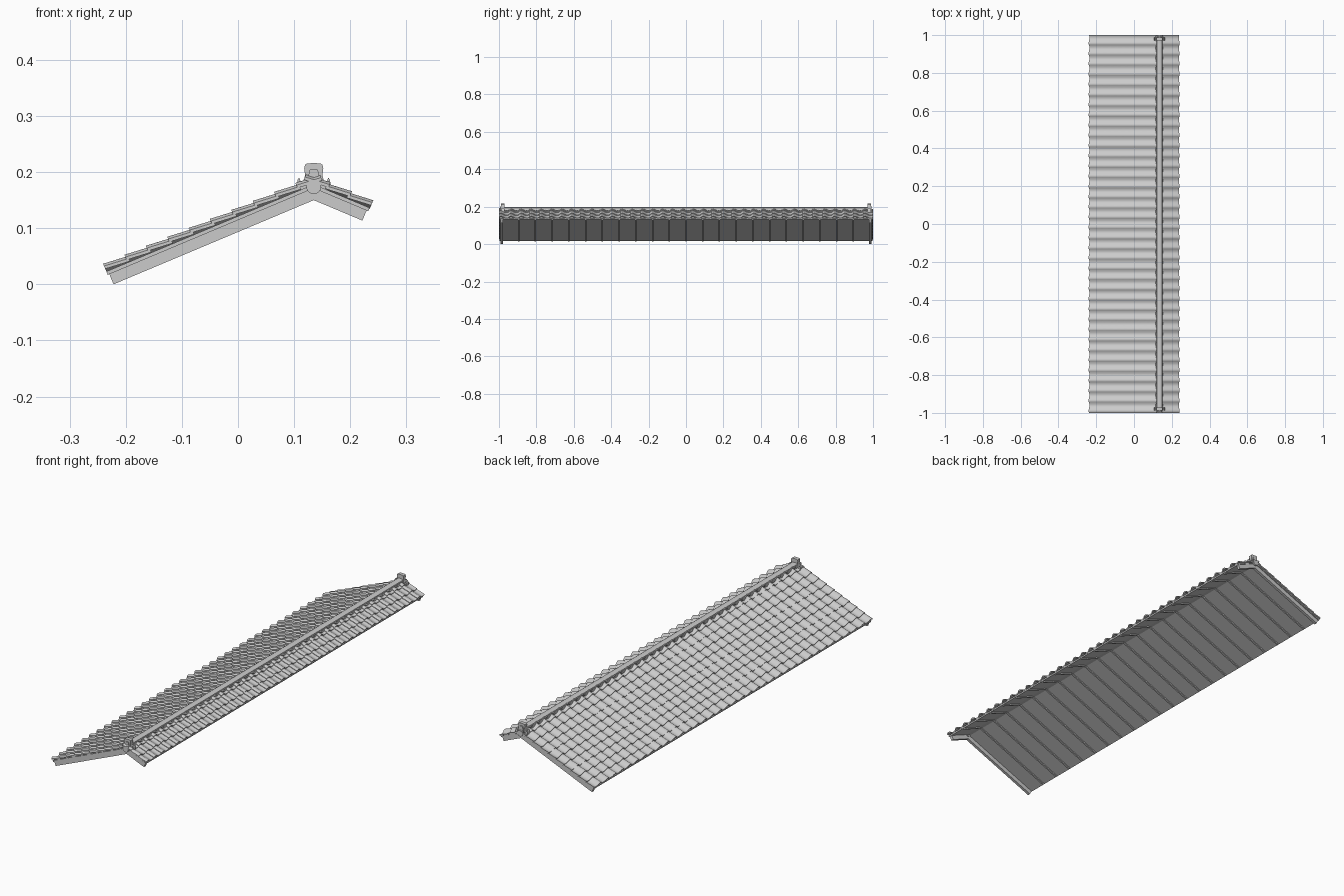
import bpy
import bmesh
from math import sin, cos, radians, pi

if "Cube" in bpy.data.objects:
    bpy.data.objects.remove(bpy.data.objects["Cube"])

PITCH = radians(22.8)
APEX_X, APEX_Z = 0.135, 0.15
LONG, SHORT = 0.387, 0.094      # slope lengths, left-front and right
COLUMNS = 37
TILE_W = 2 / COLUMNS
COURSE = 0.0413

grey = bpy.data.materials.new("roof_grey")
grey.use_nodes = True
grey.diffuse_color = (0.6, 0.6, 0.6, 1)
grey.node_tree.nodes["Principled BSDF"].inputs["Base Color"].default_value = (0.6, 0.6, 0.6, 1)


def on_slope(side, s, n):
    """Point s down the slope and n above its underside, as (x, z)."""
    return (APEX_X + side * (s * cos(PITCH) + n * sin(PITCH)),
            APEX_Z - s * sin(PITCH) + n * cos(PITCH))


def add_prism(bm, outline, y0, y1):
    """Extrude an (x, z) outline from y0 to y1."""
    a = [bm.verts.new((x, y0, z)) for x, z in outline]
    b = [bm.verts.new((x, y1, z)) for x, z in outline]
    bm.faces.new(a)
    bm.faces.new(b[::-1])
    for i in range(len(a)):
        j = (i + 1) % len(a)
        bm.faces.new((a[i], b[i], b[j], a[j]))


def finish(name, bm):
    bmesh.ops.recalc_face_normals(bm, faces=bm.faces)
    mesh = bpy.data.meshes.new(name)
    bm.to_mesh(mesh)
    bm.free()
    mesh.materials.append(grey)
    obj = bpy.data.objects.new(name, mesh)
    bpy.context.collection.objects.link(obj)
    bpy.ops.object.select_all(action="DESELECT")
    obj.select_set(True)
    bpy.context.view_layer.objects.active = obj
    bpy.ops.object.shade_smooth_by_angle(angle=radians(35))
    return obj


def chevron(low, high, extra=0):
    """Cross-section of a layer following both slopes."""
    a, b = LONG + extra, SHORT + extra
    return [on_slope(-1, a, low), (APEX_X, APEX_Z + low / cos(PITCH)),
            on_slope(1, b, low), on_slope(1, b, high),
            (APEX_X, APEX_Z + high / cos(PITCH)), on_slope(-1, a, high)]


def mirrored(half):
    """Closed outline about the ridge from a right half, top to bottom."""
    right = [(APEX_X + dx, z) for dx, z in half]
    left = [(APEX_X - dx, z) for dx, z in reversed(half) if dx > 0]
    return right + left


# Roof deck
bm = bmesh.new()
add_prism(bm, chevron(0.0195, 0.026, 0.003), -0.996, 0.996)
finish("roof_deck", bm)

# Rafters under the deck
bm = bmesh.new()
bays = 22
for i in range(1, bays):
    y = -0.985 + i * 1.97 / bays
    add_prism(bm, chevron(0.0145, 0.021), y - 0.004, y + 0.004)
finish("rafters", bm)

# Gable boards
for label, sign in (("front", -1), ("back", 1)):
    bm = bmesh.new()
    add_prism(bm, chevron(0, 0.024), sign * 0.979, sign * 0.992)
    finish(label + "_gable_board", bm)

# Pantiles: one S-shaped tile, repeated across and up each slope
WAVE = [(0, 0.6), (0.1, 0.9), (0.2, 1), (0.3, 0.9), (0.4, 0.66), (0.5, 0.36),
        (0.62, 0.1), (0.74, 0), (0.87, 0.1), (1, 0.35)]


def tile_field(name, side, eave, courses):
    bm = bmesh.new()
    rings = []
    for s, drop in ((eave, 0), (eave - 0.046, 0.0045)):
        ring = []
        for lift, points in ((0.030, WAVE), (0.0245, WAVE[::-1])):
            for u, h in points:
                x, z = on_slope(side, s, lift + 0.011 * h - drop)
                ring.append(bm.verts.new((x, -1 + u * TILE_W, z)))
        rings.append(ring)
    a, b = rings
    count, half = len(a), len(WAVE)
    for i in range(count):
        j = (i + 1) % count
        bm.faces.new((a[i], a[j], b[j], b[i]))
    for ring in rings:
        for i in range(half - 1):
            bm.faces.new((ring[i], ring[i + 1], ring[count - 2 - i], ring[count - 1 - i]))
    obj = finish(name, bm)
    up = (-side * COURSE * cos(PITCH), 0, COURSE * sin(PITCH))
    for label, number, step in (("columns", COLUMNS, (0, TILE_W, 0)), ("courses", courses, up)):
        array = obj.modifiers.new(label, "ARRAY")
        array.count = number
        array.use_relative_offset = False
        array.use_constant_offset = True
        array.constant_offset_displace = step


tile_field("long_slope_tiles", -1, 0.39, 10)
tile_field("short_slope_tiles", 1, 0.098, 3)

# Ridge wall and its overhanging cap
bm = bmesh.new()
add_prism(bm, mirrored([(0.0125, 0.19), (0.0125, 0.168)]), -0.985, 0.985)
finish("ridge_wall", bm)
bm = bmesh.new()
add_prism(bm, mirrored([(0, 0.1985), (0.009, 0.1975), (0.0145, 0.194), (0.0155, 0.189)]),
          -0.985, 0.985)
finish("ridge_cap", bm)

# Ridge-end ornaments with raised panel and round end tile
ORNAMENT = [(0, 0.216), (0.012, 0.2155), (0.0155, 0.213), (0.017, 0.207), (0.0155, 0.195),
            (0.0175, 0.186), (0.0205, 0.182), (0.0235, 0.184), (0.026, 0.19),
            (0.0285, 0.187), (0.03, 0.179), (0.029, 0.17), (0.02, 0.168), (0, 0.174)]
PANEL = [(0, 0.205), (0.007, 0.2045), (0.0085, 0.2), (0.0115, 0.176)]
ROUND = [(0.0132 * sin(pi * i / 12), 0.174 + 0.0132 * cos(pi * i / 12)) for i in range(12)]
ROUND.append((0, 0.1608))
for label, sign in (("front", -1), ("back", 1)):
    for part, half, inner, outer in (("ridge_ornament", ORNAMENT, 0.971, 0.988),
                                     ("ornament_panel", PANEL, 0.986, 0.992),
                                     ("round_end_tile", ROUND, 0.975, 1.0)):
        bm = bmesh.new()
        add_prism(bm, mirrored(half), sign * inner, sign * outer)
        finish(label + "_" + part, bm)
